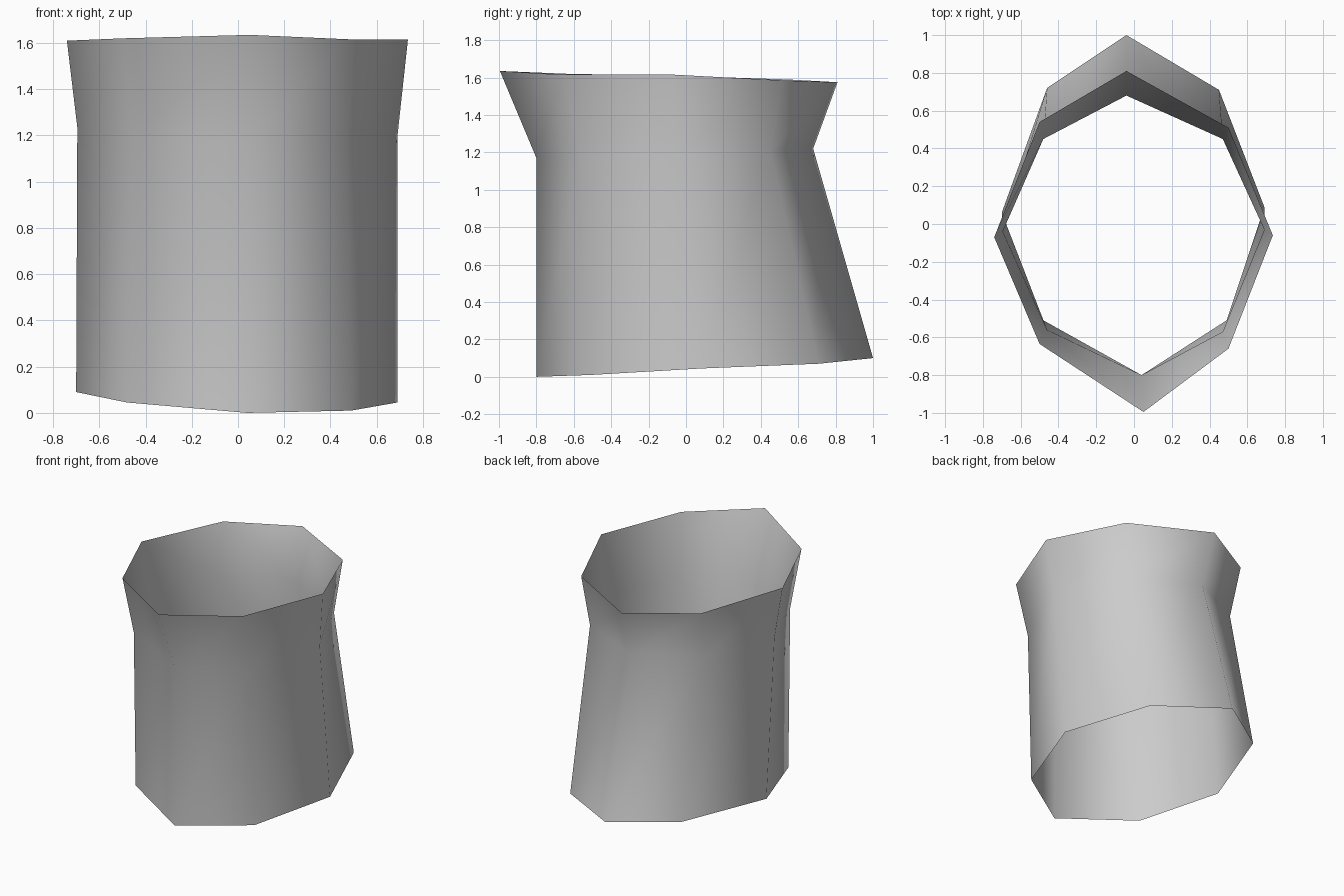
import bpy
import bmesh

if "Cube" in bpy.data.objects:
    bpy.data.objects.remove(bpy.data.objects["Cube"])

# Eight-sided rings of the open tube, from bottom to top, anticlockwise from the front
rings = [
    # tilted foot opening
    [(.04, -.80, 0), (.49, -.51, .01), (.69, .09, .045), (.45, .71, .07),
     (-.04, 1, .10), (-.46, .72, .105), (-.70, .06, .09), (-.48, -.51, .045)],
    # narrow waist
    [(.04, -.80, 1.17), (.47, -.57, 1.18), (.69, -.03, 1.20), (.47, .45, 1.21),
     (-.04, .68, 1.22), (-.48, .45, 1.235), (-.695, -.04, 1.235), (-.46, -.56, 1.20)],
    # flared rim
    [(.05, -.995, 1.635), (.50, -.66, 1.615), (.735, -.06, 1.615), (.50, .51, 1.585),
     (-.04, .81, 1.575), (-.50, .54, 1.59), (-.74, -.07, 1.61), (-.50, -.635, 1.62)],
]

grey = bpy.data.materials.new("light grey")
grey.diffuse_color = (.6, .6, .6, 1)
grey.use_nodes = True
grey.node_tree.nodes["Principled BSDF"].inputs["Base Color"].default_value = grey.diffuse_color

# Single-skin tube, open at both ends
bm = bmesh.new()
loops = [[bm.verts.new(p) for p in ring] for ring in rings]
for low, high in zip(loops, loops[1:]):
    for i in range(8):
        j = (i + 1) % 8
        bm.faces.new((low[i], low[j], high[j], high[i])).smooth = True

mesh = bpy.data.meshes.new("flared_sleeve")
bm.to_mesh(mesh)
bm.free()
mesh.materials.append(grey)
sleeve = bpy.data.objects.new("flared_sleeve", mesh)
bpy.context.collection.objects.link(sleeve)
